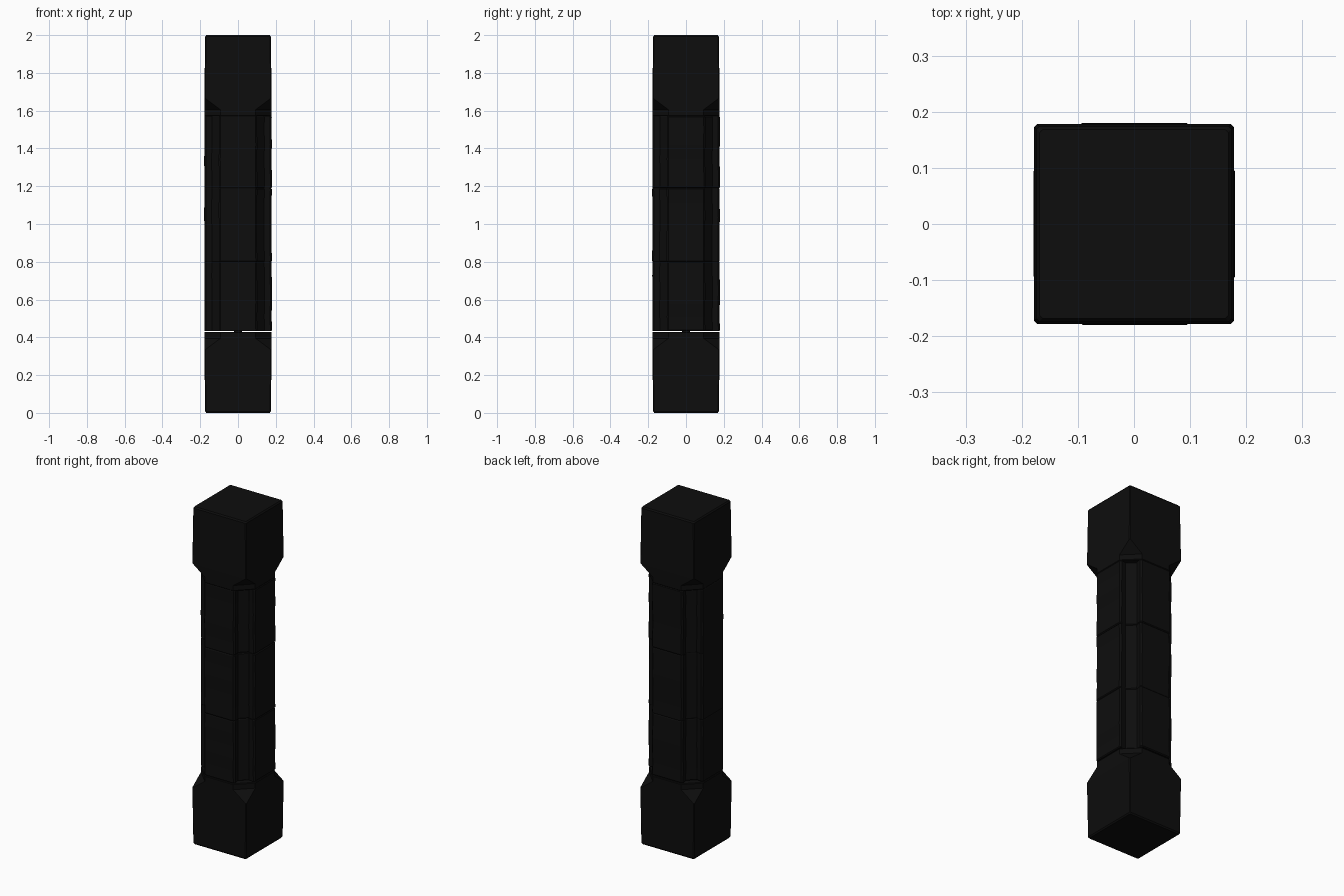
import bpy, bmesh, math, random

cube = bpy.data.objects.get("Cube")
if cube:
    bpy.data.objects.remove(cube, do_unlink=True)

random.seed(4)
stone = bpy.data.materials.new("black stone")
stone.use_nodes = True
colour = (0.004, 0.004, 0.004, 1)
stone.diffuse_color = colour
stone.node_tree.nodes["Principled BSDF"].inputs["Base Color"].default_value = colour


def outline(half, corner, depth=0.0):
    """Square with cut corners; depth sinks a sloped channel into each cut."""
    pts = [(half, corner)]
    if depth:
        for t in (0.1, 0.25, 0.75, 0.9):
            sink = depth if 0.2 < t < 0.8 else 0
            pts.append((half + (corner - half) * t - sink,
                        corner + (half - corner) * t - sink))
    pts.append((corner, half))
    ring = []
    for q in range(4):
        c, s = round(math.cos(q * math.pi / 2)), round(math.sin(q * math.pi / 2))
        ring += [(x * c - y * s, x * s + y * c) for x, y in pts]
    return ring


def loft(name, sections, jitter=0.0):
    """Skin a stack of (z, outline) sections and close both ends."""
    bm = bmesh.new()
    rings = []
    for z, pts in sections:
        dx, dy = (random.uniform(-jitter, jitter) for _ in range(2))
        rings.append([bm.verts.new((x + dx, y + dy, z)) for x, y in pts])
    n = len(rings[0])
    for low, high in zip(rings, rings[1:]):
        for i in range(n):
            j = (i + 1) % n
            bm.faces.new((low[i], low[j], high[j], high[i]))
    bm.faces.new(rings[0][::-1])
    bm.faces.new(rings[-1])
    bmesh.ops.recalc_face_normals(bm, faces=bm.faces)
    mesh = bpy.data.meshes.new(name)
    bm.to_mesh(mesh)
    bm.free()
    mesh.materials.append(stone)
    obj = bpy.data.objects.new(name, mesh)
    bpy.context.collection.objects.link(obj)
    return obj


# End block heights run from its outer face to where it meets the shaft
end_block = [(0, 0.168, 0.163), (0.008, 0.174, 0.169), (0.335, 0.178, 0.173),
             (0.395, 0.178, 0.093), (0.425, 0.178, 0.093), (0.429, 0.175, 0.091)]
loft("base_block", [(z, outline(h, c)) for z, h, c in end_block])
loft("cap_block", [(2 - z, outline(h, c)) for z, h, c in reversed(end_block)])

# Shaft stones with channelled corners and softened seams
seams = [0.434, 0.8, 1.19, 1.572]
for k, (low, high) in enumerate(zip(seams, seams[1:])):
    sections = []
    steps = 5
    for i in range(steps + 1):
        z = low + (high - low) * i / steps
        half = 0.1785 + random.uniform(-0.001, 0.001)
        if i == 0:
            sections.append((z, outline(half - 0.003, 0.091, 0.018)))
            z += 0.005
        elif i == steps:
            sections.append((z - 0.005, outline(half, 0.093, 0.018)))
            half -= 0.003
        sections.append((z, outline(half, 0.093, 0.018)))
    loft(f"shaft_stone_{k + 1}", sections, jitter=0.0012)

# Thin shim carrying the shaft on the base
loft("shim", [(0.428, outline(0.02, 0.015)), (0.435, outline(0.02, 0.015))])
